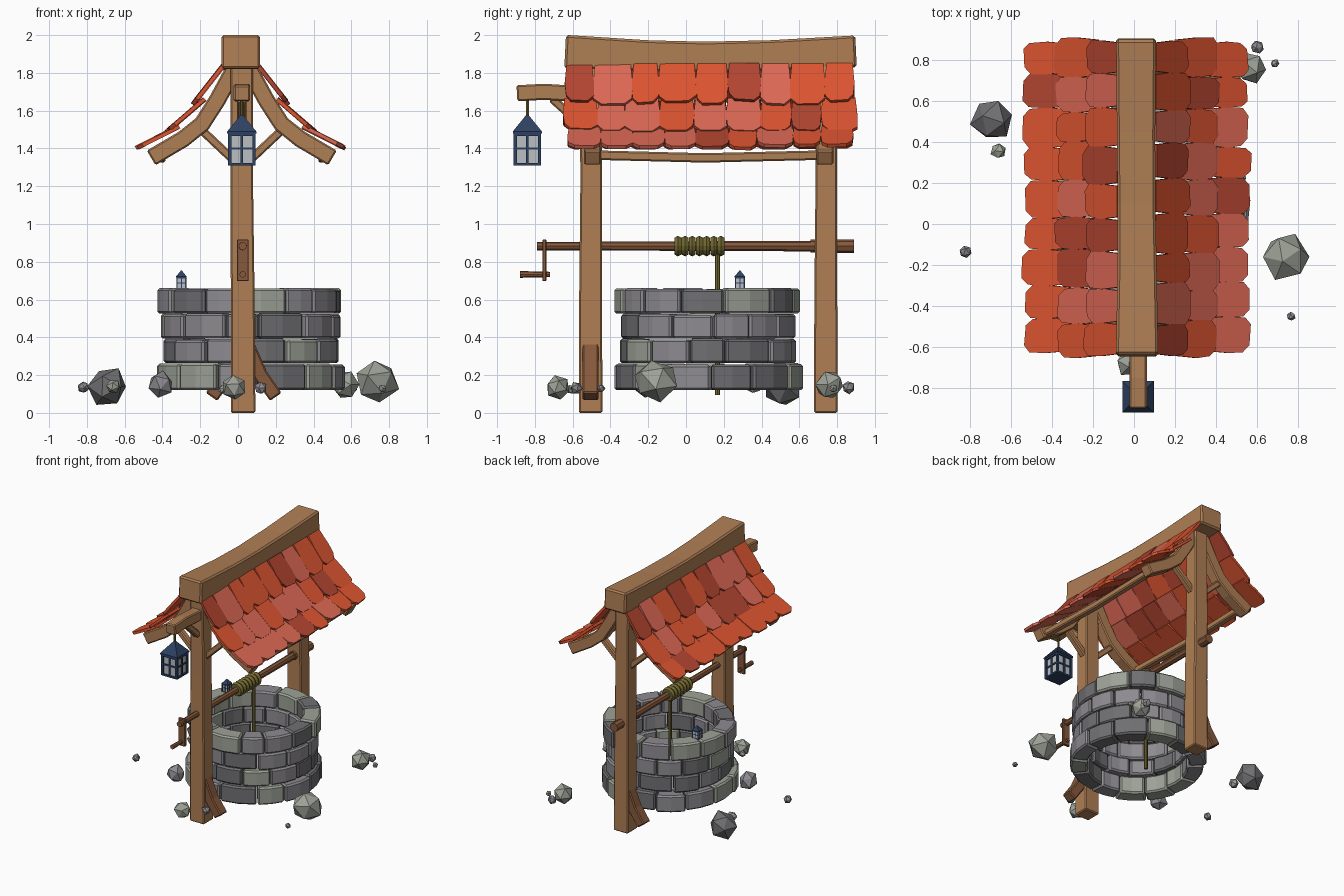
import bpy, bmesh, math, random
from mathutils import Vector, Matrix

if "Cube" in bpy.data.objects:
    bpy.data.objects.remove(bpy.data.objects["Cube"])

random.seed(4)
jit = lambda a: random.uniform(-a, a)
CX = 0.02                       # roof and frame centre line in x


def mat(name, *c):
    m = bpy.data.materials.new(name)
    m.diffuse_color = (*c, 1)
    m.use_nodes = True
    m.node_tree.nodes["Principled BSDF"].inputs["Base Color"].default_value = m.diffuse_color
    return m


WOOD = mat("wood", 0.43, 0.21, 0.09)
DARK = mat("dark_wood", 0.24, 0.10, 0.045)
ROPE = mat("rope", 0.17, 0.14, 0.03)
NAVY = mat("lantern_metal", 0.026, 0.053, 0.12)
GLASS = mat("lantern_glass", 0.5, 0.53, 0.55)
TILES = [mat("tile_orange", 0.72, 0.09, 0.03), mat("tile_pink", 0.72, 0.14, 0.09),
         mat("tile_dark", 0.45, 0.06, 0.03)]
STONES = [mat("stone_mid", 0.27, 0.26, 0.28), mat("stone_dark", 0.16, 0.16, 0.17),
          mat("stone_light", 0.34, 0.36, 0.31)]


def finish(name, bm, mats, bevel=0.0):
    bmesh.ops.recalc_face_normals(bm, faces=bm.faces)
    me = bpy.data.meshes.new(name)
    bm.to_mesh(me)
    bm.free()
    for m in mats:
        me.materials.append(m)
    ob = bpy.data.objects.new(name, me)
    bpy.context.collection.objects.link(ob)
    if bevel:
        b = ob.modifiers.new("bevel", 'BEVEL')
        b.width, b.segments = bevel, 1
    return ob


def loft(bm, rings, index=0):
    """Closed solid through rings of equal vertex count."""
    vs = [[bm.verts.new(p) for p in r] for r in rings]
    n = len(vs[0])
    fs = [bm.faces.new(vs[0]), bm.faces.new(vs[-1][::-1])]
    for a, b in zip(vs, vs[1:]):
        for i in range(n):
            fs.append(bm.faces.new((a[i], a[(i + 1) % n], b[(i + 1) % n], b[i])))
    for f in fs:
        f.material_index = index


def beam(name, pts, w, h, side, m=WOOD, bevel=0.008, scales=None):
    """Rectangular timber swept along pts; w lies along side, h across it."""
    pts, side = [Vector(p) for p in pts], Vector(side)
    rings = []
    for i, p in enumerate(pts):
        t = (pts[min(i + 1, len(pts) - 1)] - pts[max(i - 1, 0)]).normalized()
        s = scales[i] if scales else 1
        a, b = side * w / 2 * s, t.cross(side).normalized() * h / 2 * s
        rings.append([p - a - b, p + a - b, p + a + b, p - a + b])
    bm = bmesh.new()
    loft(bm, rings)
    return finish(name, bm, [m], bevel)


def rod(name, rings, m, n=8):
    """Round bar through (point, radius) pairs."""
    axis = (Vector(rings[-1][0]) - Vector(rings[0][0])).normalized()
    q = axis.to_track_quat('Z', 'Y')
    bm = bmesh.new()
    loft(bm, [[Vector(p) + q @ Vector((r * math.cos(k * math.tau / n), r * math.sin(k * math.tau / n), 0))
               for k in range(n)] for p, r in rings])
    return finish(name, bm, [m])


def cube(bm, c, s, index=0):
    rect = [(-.5, -.5), (.5, -.5), (.5, .5), (-.5, .5)]
    loft(bm, [[(c[0] + x * s[0], c[1] + y * s[1], c[2] + z * s[2]) for x, y in rect] for z in (-.5, .5)], index)


X, Y = (1, 0, 0), (0, 1, 0)

# Posts, each with one slanted foot brace on opposite sides
for name, y, s in (("front", -0.505, 1), ("back", 0.74, -1)):
    beam(name + "_post", [(0.027, y, 0), (0.025, y, 0.6), (0.02, y + 0.003, 1.2), (CX, y, 1.84)],
         0.13, 0.125, X, scales=[1, 0.97, 0.92, 0.9])
    beam(name + "_foot_brace", [(0.03 + s * 0.02, y, 0.36), (0.03 + s * 0.09, y, 0.2), (0.03 + s * 0.17, y, 0.085)],
         0.085, 0.075, Y, DARK)
    # Curved rafters and thin struts
    for side, sx in (("left", -1), ("right", 1)):
        ry = y + (0.01 if y < 0 else -0.005)
        beam(f"{name}_{side}_rafter", [(CX + sx * a, ry, z) for a, z in
             ((0.04, 1.82), (0.13, 1.655), (0.21, 1.53), (0.31, 1.45), (0.48, 1.35))], 0.09, 0.09, Y)
        beam(f"{name}_{side}_strut", [(CX + sx * 0.04, ry, 1.335), (CX + sx * 0.21, ry, 1.495)], 0.05, 0.045, Y)

# Ridge beam and eave beams
beam("ridge_beam", [(0.015, -0.64, 1.912), (0.015, -0.2, 1.89), (0.012, 0.1, 1.885), (0.01, 0.45, 1.892),
                    (0.01, 0.9, 1.914)], 0.19, 0.165, X, bevel=0.012, scales=[1.08, 1, 0.97, 0.98, 1.02])
for side, sx in (("left", -1), ("right", 1)):
    beam(side + "_eave_beam", [(CX + sx * 0.43, -0.5, 1.365), (CX + sx * 0.43, 0.1, 1.35),
                               (CX + sx * 0.43, 0.74, 1.365)], 0.05, 0.05, X)

# Roof tiles: three overlapping courses on each slope, clipped lower corners
COURSES = [((0.085, 1.845), (0.235, 1.635), -0.64, 0.89), ((0.19, 1.66), (0.375, 1.485), -0.65, 0.905),
           ((0.325, 1.515), (0.535, 1.395), -0.625, 0.885)]
for side, sx in (("left", -1), ("right", 1)):
    for row, (a, b, y0, y1) in enumerate(COURSES):
        bm = bmesh.new()
        n = 9
        edges = [y0 + (y1 - y0) * i / n + (jit(0.02) if 0 < i < n else 0) for i in range(n + 1)]
        A, B = (Vector((0.015 + sx * p[0], 0, p[1])) for p in (a, b))
        nrm = Vector((sx * (a[1] - b[1]), 0, b[0] - a[0])).normalized()
        for i in range(n):
            l, r = edges[i] + 0.002, edges[i + 1] - 0.002
            w, e, k = r - l, 1 + jit(0.06), jit(0.04)
            lift = jit(0.004)
            outline = [(l + 0.006, 0), (r - 0.006, 0), (r + 0.004, 0.5), (r + jit(0.005), 0.86 * e + k),
                       (r - 0.2 * w, e + k / 2), (l + 0.2 * w, e - k / 2), (l + jit(0.005), 0.86 * e - k),
                       (l - 0.004, 0.5)]
            lay = lambda h: [A.lerp(B, u) + Vector((0, y, 0)) + nrm * (h + lift + 0.012 * u) for y, u in outline]
            loft(bm, [lay(-0.008), lay(0.012)], random.choice((0, 0, 1, 2)))
        finish(f"{side}_roof_tiles_{row + 1}", bm, TILES)

# Well wall: four courses of bevelled bent blocks
WX, WY = 0.065, 0.115
for row, (z0, z1, ro, ri) in enumerate(((0.12, 0.26, 0.50, 0.375), (0.263, 0.39, 0.47, 0.355),
                                        (0.393, 0.522, 0.47, 0.355), (0.525, 0.658, 0.487, 0.355))):
    bm = bmesh.new()
    n = 13
    cuts = [math.tau * (i + row * 0.5 + jit(0.16)) / n for i in range(n)]
    cuts.append(cuts[0] + math.tau)
    for i in range(n):
        d, g, top = jit(0.012), 0.008, z1 + jit(0.005)
        a0, a1 = cuts[i] + g, cuts[i + 1] - g
        rings = []
        for t in (0, 0.5, 1):
            ang = a0 + (a1 - a0) * t
            c, s = math.cos(ang), math.sin(ang)
            rings.append([(WX + c * q, WY + s * q, z) for q, z in
                          ((ri + d, z0), (ro + d, z0), (ro + d, top), (ri + d, top))])
        loft(bm, rings, random.choice((0, 0, 1, 2)))
    finish(f"well_stone_course_{row + 1}", bm, STONES, 0.012)

# Windlass: axle, crank, handle, coil and hanging rope
AX, AZ = 0.025, 0.883
rod("windlass_axle", [((AX, -0.79, AZ), 0.022), ((AX, 0.7, AZ), 0.028)], DARK)
rod("axle_end", [((AX, 0.66, AZ), 0.034), ((AX, 0.89, AZ), 0.036)], DARK)
beam("crank_arm", [(AX, -0.75, 0.697), (AX, -0.75, 0.918)], 0.062, 0.022, X, DARK, 0.004)
rod("crank_handle", [((AX, -0.88, 0.733), 0.018), ((AX, -0.72, 0.733), 0.014)], DARK)
for i in range(7):
    bpy.ops.mesh.primitive_torus_add(location=(AX, -0.043 + i * 0.038, AZ), rotation=(math.pi / 2, 0, 0),
                                     major_segments=14, minor_segments=6, major_radius=0.035, minor_radius=0.021)
    ob = bpy.context.object
    ob.name = f"rope_coil_{i + 1}"
    ob.data.materials.append(ROPE)
rod("hanging_rope", [((AX, 0.167, 0.095), 0.014), ((AX, 0.167, AZ), 0.014)], ROPE)

# Lantern arm with a short brace
beam("lantern_arm", [(CX, -0.895, 1.692), (CX, -0.75, 1.70), (CX, -0.6, 1.69), (CX, -0.46, 1.69)], 0.085, 0.085, X)
beam("lantern_arm_brace", [(CX, -0.71, 1.665), (CX, -0.55, 1.52)], 0.05, 0.045, X)
rod("lantern_cord", [((CX, -0.84, 1.56), 0.009), ((CX, -0.84, 1.66), 0.009)], ROPE, 6)


def lantern(name, x, y, z, k):
    """Glass box in a metal frame with 2x2 panes and a pyramid roof; k is overall scale."""
    bm = bmesh.new()
    at = lambda a, b, c: (x + a * k, y + b * k, z + c * k)
    box = lambda c, s, i=0: cube(bm, at(*c), [q * k for q in s], i)
    box((0, 0, 0.085), (0.122, 0.122, 0.15), 1)
    box((0, 0, 0.007), (0.145, 0.145, 0.014))
    box((0, 0, 0.162), (0.145, 0.145, 0.014))
    box((0, 0, 0.09), (0.136, 0.136, 0.012))
    for sx in (-1, 1):
        box((sx * 0.063, 0, 0.085), (0.012, 0.014, 0.15))
        box((0, sx * 0.063, 0.085), (0.014, 0.012, 0.15))
        for sy in (-1, 1):
            box((sx * 0.064, sy * 0.064, 0.085), (0.017, 0.017, 0.15))
    loft(bm, [[at(sx * h, sy * h, c) for sx, sy in ((-1, -1), (1, -1), (1, 1), (-1, 1))]
              for h, c in ((0.077, 0.168), (0.077, 0.18), (0.008, 0.265))])
    finish(name, bm, [NAVY, GLASS])


lantern("hanging_lantern", CX, -0.84, 1.31, 1)
lantern("small_lantern", -0.30, 0.285, 0.655, 0.37)

# Scattered low-poly rocks: x, y, z, radius
ROCKS = [(-0.69, 0.51, 0.14, 0.105), (-0.66, 0.355, 0.14, 0.04), (-0.82, -0.135, 0.135, 0.031),
         (0.735, -0.16, 0.17, 0.118), (0.765, -0.45, 0.13, 0.022), (0.57, 0.76, 0.145, 0.078),
         (0.6, 0.86, 0.135, 0.035), (0.685, 0.78, 0.13, 0.022), (-0.41, -0.21, 0.15, 0.07),
         (-0.02, -0.68, 0.135, 0.065), (0.12, -0.58, 0.13, 0.034), (-0.08, -0.61, 0.125, 0.026)]
for i, (x, y, z, r) in enumerate(ROCKS):
    bm = bmesh.new()
    M = Matrix.Translation((x, y, z)) @ Matrix.Rotation(jit(3), 4, Vector((jit(1), jit(1), 1)))
    bmesh.ops.create_icosphere(bm, subdivisions=1, radius=r)
    for v in bm.verts:
        v.co *= 1 + jit(0.1)
    bm.transform(M)
    finish(f"rock_{i + 1}", bm, [STONES[i % 2 * 2 if i else 1]])
